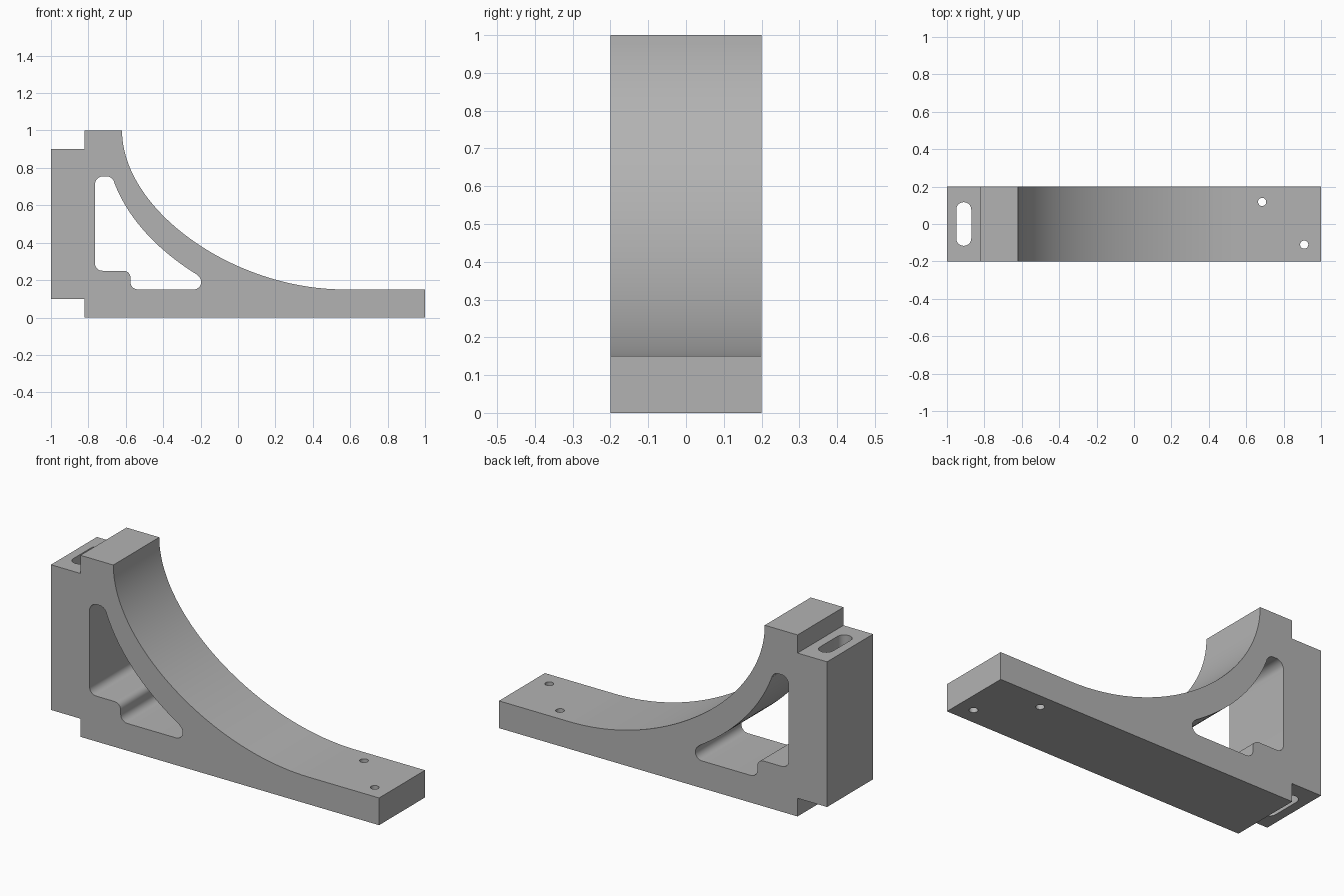
import bpy, bmesh, math
from mathutils import Vector
from mathutils.geometry import interpolate_bezier

default = bpy.data.objects.get("Cube")
if default:
    bpy.data.objects.remove(default, do_unlink=True)

grey = bpy.data.materials.new("plain grey")
grey.use_nodes = True
grey.diffuse_color = (0.45, 0.45, 0.45, 1)
grey.node_tree.nodes["Principled BSDF"].inputs["Base Color"].default_value = grey.diffuse_color


def bezier(a, b, c, d, steps):
    pts = interpolate_bezier(*(Vector((*p, 0)) for p in (a, b, c, d)), steps + 1)
    return [(p.x, p.y) for p in pts]


def arc(cx, cy, r, start, end, steps=10):
    angles = (math.radians(start + (end - start) * i / steps) for i in range(steps + 1))
    return [(cx + r * math.cos(a), cy + r * math.sin(a)) for a in angles]


def prism(name, outline, place, offset):
    """Extrude a flat outline along the given offset."""
    bm = bmesh.new()
    face = bm.faces.new([bm.verts.new(place(u, v)) for u, v in outline])
    extruded = bmesh.ops.extrude_face_region(bm, geom=[face])["geom"]
    bmesh.ops.translate(bm, vec=offset,
                        verts=[g for g in extruded if isinstance(g, bmesh.types.BMVert)])
    bmesh.ops.recalc_face_normals(bm, faces=bm.faces)
    mesh = bpy.data.meshes.new(name)
    bm.to_mesh(mesh)
    bm.free()
    mesh.materials.append(grey)
    obj = bpy.data.objects.new(name, mesh)
    bpy.context.collection.objects.link(obj)
    return obj


def across(name, outline, half):
    return prism(name, outline, lambda x, z: (x, -half, z), (0, 2 * half, 0))


def upright(name, outline):
    return prism(name, outline, lambda x, y: (x, y, -0.1), (0, 0, 1.2))


# Bracket body: stepped back block, swept upper edge, flat foot
sweep = bezier((-0.62, 1), (-0.62, 0.575), (-0.025, 0.15), (0.57, 0.15), 48)
body = across("bracket", [
    (-0.82, 0), (1, 0), (1, 0.15), *reversed(sweep),
    (-0.82, 1), (-0.82, 0.9), (-1, 0.9), (-1, 0.1), (-0.82, 0.1)], 0.2)

# Window through the web, with rounded corners and a step
inner = bezier((-0.663, 0.725), (-0.59, 0.53), (-0.43, 0.36), (-0.222, 0.231), 32)
window = across("window_cutter", [
    *arc(-0.72, 0.71, 0.045, 180, 90), *arc(-0.705, 0.71, 0.045, 90, 20),
    *inner, *arc(-0.237, 0.19, 0.04, 45, 0), *arc(-0.237, 0.19, 0.04, 0, -90)[1:],
    *arc(-0.535, 0.19, 0.04, 270, 180), *arc(-0.612, 0.213, 0.037, 0, 90),
    *arc(-0.725, 0.29, 0.04, 270, 180)], 0.3)

# Long slot through the back block and two screw holes in the foot
slot = upright("slot_cutter", arc(-0.91, 0.077, 0.04, 0, 180) + arc(-0.91, -0.077, 0.04, 180, 360))
holes = [upright("screw_hole_cutter", arc(x, y, 0.022, 0, 345, 23))
         for x, y in ((0.685, 0.118), (0.91, -0.11))]

bpy.context.view_layer.objects.active = body
for cutter in (window, slot, *holes):
    cutter.hide_render = True
    cut = body.modifiers.new("cut", "BOOLEAN")
    cut.operation = "DIFFERENCE"
    cut.solver = "EXACT"
    cut.object = cutter
    bpy.ops.object.modifier_apply(modifier=cut.name)
    bpy.data.objects.remove(cutter, do_unlink=True)

# Smooth the curved faces, keep the corners sharp
bpy.ops.object.select_all(action="DESELECT")
body.select_set(True)
bpy.ops.object.shade_smooth_by_angle(angle=math.radians(25))
